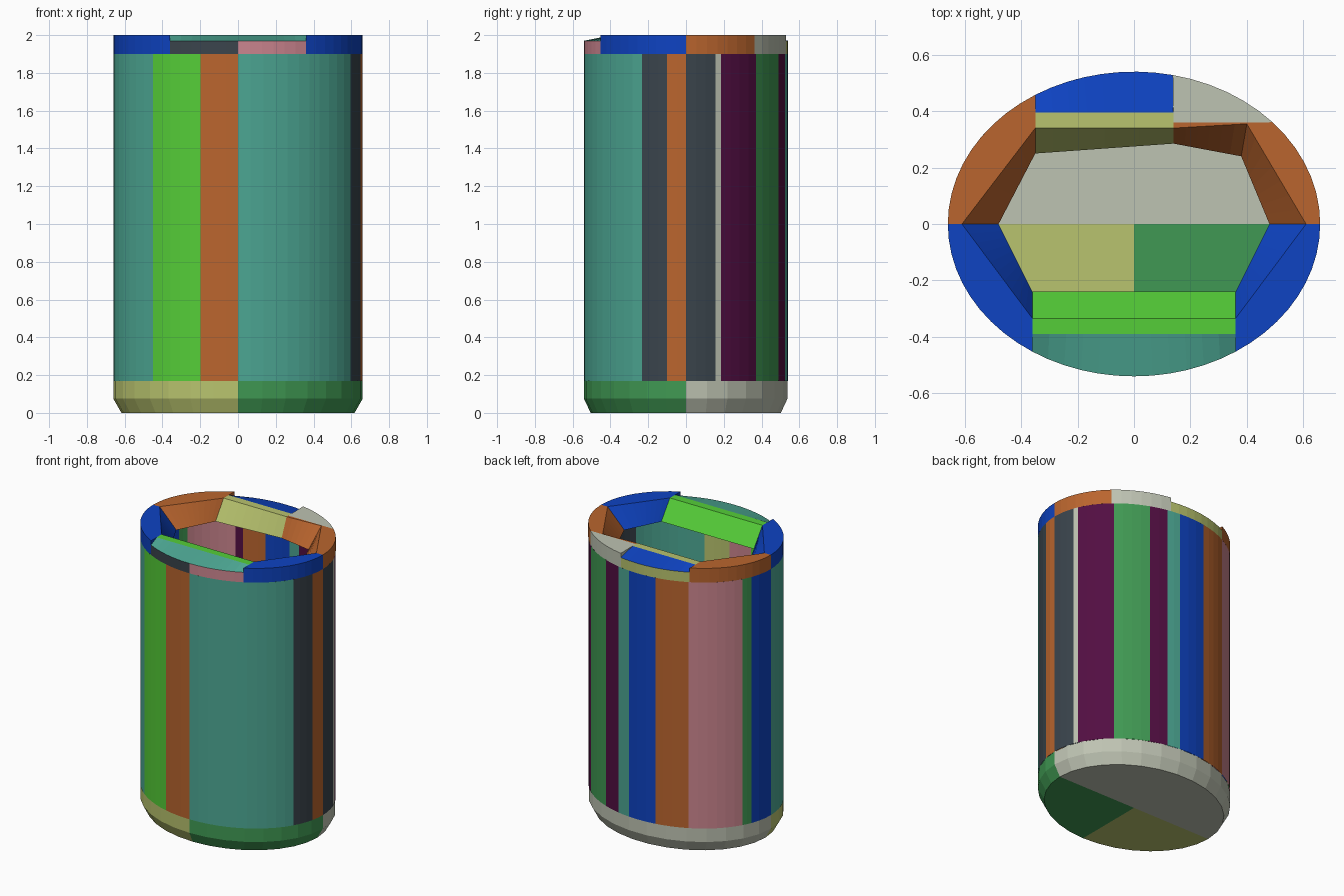
import bpy
import bmesh
from math import cos, sin, radians, ceil
from mathutils import Vector

if "Cube" in bpy.data.objects:
    bpy.data.objects.remove(bpy.data.objects["Cube"], do_unlink=True)

RX, RY = 0.66, 0.54
BASE_TOP, WALL_TOP, TOP = 0.17, 1.90, 2.0
INNER = 0.90


def srgb(*rgb):
    lin = [c / 255 for c in rgb]
    return [c / 12.92 if c <= 0.04 else ((c + 0.055) / 1.055) ** 2.4 for c in lin] + [1.0]


COLOURS = {
    "teal": srgb(77, 168, 148), "slate": srgb(58, 68, 76),
    "orange": srgb(186, 101, 46), "lime": srgb(85, 206, 56),
    "green": srgb(64, 153, 83), "blue": srgb(14, 67, 194),
    "purple": srgb(82, 14, 66), "pink": srgb(206, 135, 145),
    "stone": srgb(190, 195, 178), "yellow": srgb(184, 195, 110),
}
NAMES = list(COLOURS)
MATERIALS = []
for name, colour in COLOURS.items():
    mat = bpy.data.materials.new(name)
    mat.use_nodes = True
    mat.diffuse_color = colour
    bsdf = mat.node_tree.nodes["Principled BSDF"]
    bsdf.inputs["Base Color"].default_value = colour
    bsdf.inputs["Roughness"].default_value = 0.8
    MATERIALS.append(mat)


def oval(angle, z, scale=1.0):
    a = radians(angle)
    return Vector((RX * scale * cos(a), RY * scale * sin(a), z))


def face(bm, points, colour):
    f = bm.faces.new([bm.verts.new(p) for p in points])
    f.material_index = NAMES.index(colour)


def loft(bm, sections, colours):
    """Skin neighbouring cross-sections; one colour per strip."""
    for a, b in zip(sections, sections[1:]):
        for i, colour in enumerate(colours):
            face(bm, (a[i], b[i], b[i + 1], a[i + 1]), colour)


def finish(name, bm):
    bmesh.ops.remove_doubles(bm, verts=bm.verts, dist=0.0002)
    mesh = bpy.data.meshes.new(name)
    bm.to_mesh(mesh)
    bm.free()
    for mat in MATERIALS:
        mesh.materials.append(mat)
    obj = bpy.data.objects.new(name, mesh)
    bpy.context.scene.collection.objects.link(obj)
    return obj


def steps(start, end, size=6):
    n = max(1, ceil((end - start) / size))
    return [start + (end - start) * i / n for i in range(n + 1)]


# Base: chamfered oval slab in three colours, with the cup floor on top
bm = bmesh.new()
for start, end, colour in ((0, 180, "stone"), (180, 270, "yellow"), (270, 360, "green")):
    profile = ((0.0, 0.0), (0.935, 0.0), (1.0, 0.075), (1.0, BASE_TOP), (0.0, BASE_TOP))
    sections = [[oval(t, z, s) for s, z in profile] for t in steps(start, end, 12)]
    for a, b in zip(sections, sections[1:]):
        face(bm, (a[0], b[1], a[1]), colour)
        face(bm, (a[1], b[1], b[2], a[2]), colour)
        face(bm, (a[2], b[2], b[3], a[3]), colour)
        face(bm, (a[3], b[3], b[4]), colour)
finish("base", bm)

# Wall: vertical staves, (end angle, outer colour)
STAVES = ((16.7, "slate"), (20, "stone"), (43.5, "purple"), (65, "green"),
          (76, "purple"), (84, "teal"), (101.6, "blue"), (121.4, "orange"),
          (155, "pink"), (162, "green"), (180, "blue"), (227, "teal"),
          (252.4, "lime"), (270, "orange"), (334.3, "teal"), (349.3, "slate"),
          (360, "orange"))
# Inner patches that differ from the outside
PATCHES = ((115, 121.4, "purple"), (252.4, 270, "pink"), (270, 287, "yellow"))


def inner_colour(angle, colour):
    for start, end, patch in PATCHES:
        if start < angle < end:
            return patch
    return colour


outer, inner = bmesh.new(), bmesh.new()
start = 0
for end, colour in STAVES:
    for a, b in zip(steps(start, end), steps(start, end)[1:]):
        loft(outer, [(oval(t, BASE_TOP), oval(t, WALL_TOP)) for t in (a, b)], [colour])
        shade = inner_colour((a + b) / 2, colour)
        loft(inner, [(oval(t, WALL_TOP, INNER), oval(t, BASE_TOP, INNER)) for t in (a, b)], [shade])
    start = end
finish("wall_outer_staves", outer)
finish("wall_inner_staves", inner)

# Rim: arcs outside, straight hexagonal opening with a sloped lip inside.
# start, end, (side, cap, ledge, slope), outer height, split line, top edge, low edge
EAST, WEST = ((0.61, 0), (0.48, 0)), ((-0.61, 0), (-0.48, 0))
SE, SW = ((0.36, -0.335), (0.36, -0.24)), ((-0.36, -0.335), (-0.36, -0.24))
NE, NW = ((0.40, 0.355), (0.38, 0.24)), ((-0.35, 0.34), (-0.35, 0.25))
NORTH, SOUTH = ((0.14, 0.34), (0.14, 0.285)), ((0, -0.335), (0, -0.24))
BLUE, ORANGE = ("blue",) * 4, ("orange",) * 4
RIM = (
    ("rim_right_back", 0, 42, ORANGE, TOP, None, EAST, NE),
    ("rim_back_corner", 42, 78, ("stone", "stone", "orange", "orange"), TOP,
     ((0.48, 0.36), (0.14, 0.36)), NE, NORTH),
    ("rim_back", 78, 122, ("yellow", "blue", "yellow", "yellow"), 1.97,
     ((0.14, 0.395), (-0.35, 0.395)), NORTH, NW),
    ("rim_left_back", 122, 180, ORANGE, TOP, None, NW, WEST),
    ("rim_left_front", 180, 237, BLUE, TOP, None, WEST, SW),
    ("rim_front_left", 237, 270, ("slate", "teal", "lime", "lime"), 1.97,
     ((-0.36, -0.39), (0, -0.39)), SW, SOUTH),
    ("rim_front_right", 270, 303, ("pink", "teal", "lime", "lime"), 1.97,
     ((0, -0.39), (0.36, -0.39)), SOUTH, SE),
    ("rim_right_front", 303, 360, BLUE, TOP, None, SE, EAST),
)


def between(p, q, f, z):
    v = Vector(p).lerp(Vector(q), f)
    return Vector((v.x, v.y, z))


for name, start, end, colours, height, split, a, b in RIM:
    bm = bmesh.new()
    sections = []
    angles = steps(start, end)
    for i, t in enumerate(angles):
        f = i / (len(angles) - 1)
        top_edge = between(a[0], b[0], f, TOP)
        outer_top = oval(t, height)
        line = between(split[0], split[1], f, TOP) if split else outer_top.lerp(top_edge, 0.5)
        low = between(a[1], b[1], f, 1.87)
        sections.append((oval(t, WALL_TOP), outer_top, line, top_edge, low,
                         oval(t, WALL_TOP)))
    loft(bm, sections, list(colours) + [colours[3]])
    # Close both ends of the block
    face(bm, sections[0][:5], colours[0])
    face(bm, list(reversed(sections[-1][:5])), colours[0])
    finish(name, bm)
